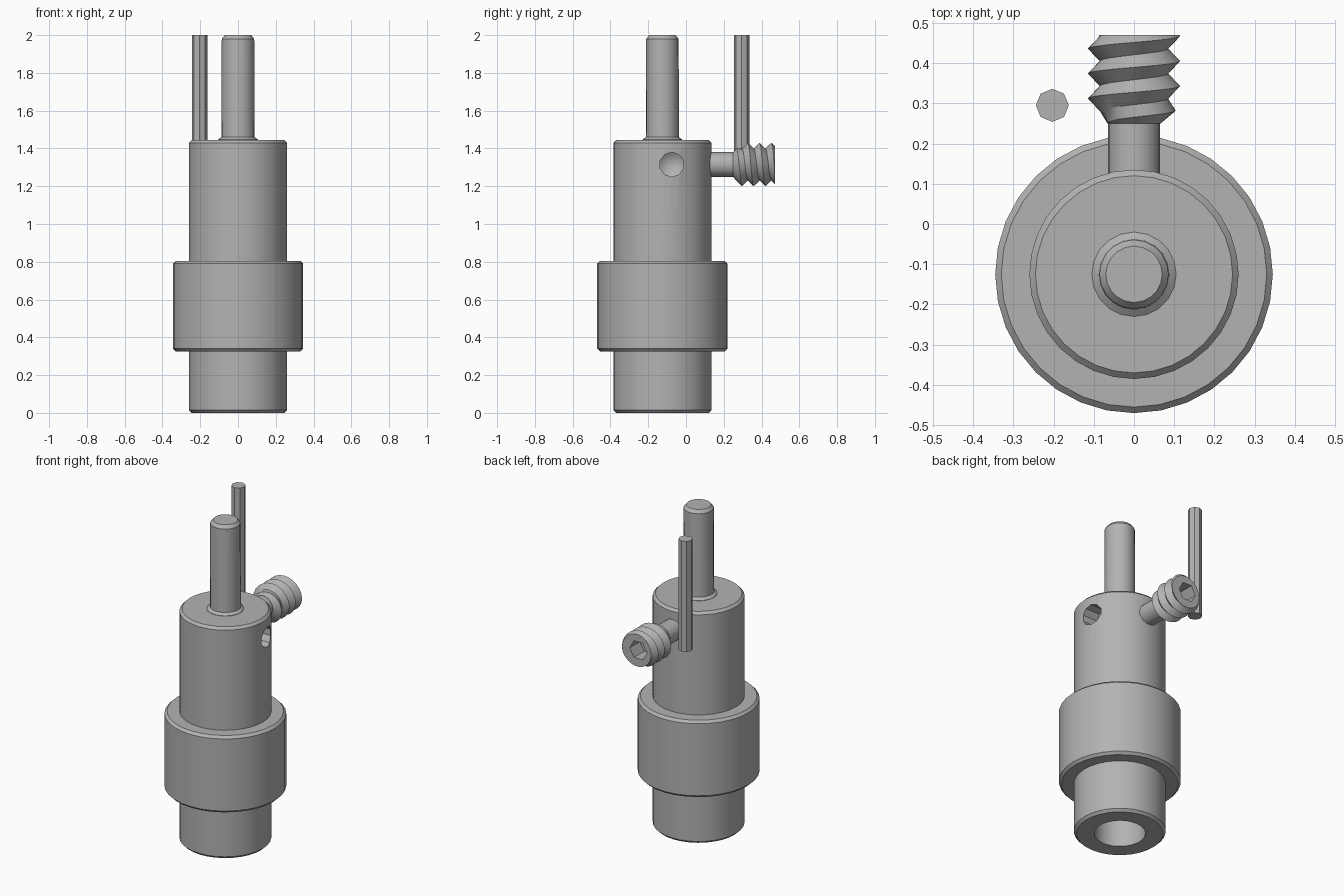
import bpy, bmesh, math
from mathutils import Matrix, Vector

if "Cube" in bpy.data.objects:
    bpy.data.objects.remove(bpy.data.objects["Cube"], do_unlink=True)

# Single plain metal colour
metal = bpy.data.materials.new("grey_metal")
metal.use_nodes = True
GREY = (0.45, 0.45, 0.45, 1)
metal.diffuse_color = GREY
metal.node_tree.nodes["Principled BSDF"].inputs["Base Color"].default_value = GREY

AXIS_Y = -0.125     # main axis of the holder
SCREW_Z = 1.315     # height of the cross screw and side hole


def finish(name, bm, matrix):
    bmesh.ops.remove_doubles(bm, verts=bm.verts, dist=1e-5)
    bmesh.ops.recalc_face_normals(bm, faces=bm.faces)
    bm.transform(matrix)
    mesh = bpy.data.meshes.new(name)
    bm.to_mesh(mesh)
    bm.free()
    mesh.materials.append(metal)
    obj = bpy.data.objects.new(name, mesh)
    bpy.context.collection.objects.link(obj)
    return obj


def lathe(name, profile, sides, matrix):
    """Revolve an (r, z) profile, starting and ending on the axis."""
    bm = bmesh.new()
    verts = [bm.verts.new((r, 0, z)) for r, z in profile]
    edges = [bm.edges.new(pair) for pair in zip(verts, verts[1:])]
    bmesh.ops.spin(bm, geom=verts + edges, cent=(0, 0, 0), axis=(0, 0, 1),
                   angle=math.tau, steps=sides, use_merge=True)
    return finish(name, bm, matrix)


def cut(obj, cutter):
    mod = obj.modifiers.new("cut", 'BOOLEAN')
    mod.operation, mod.solver, mod.object = 'DIFFERENCE', 'EXACT', cutter
    deps = bpy.context.evaluated_depsgraph_get()
    obj.data = bpy.data.meshes.new_from_object(obj.evaluated_get(deps))
    obj.modifiers.clear()
    bpy.data.objects.remove(cutter, do_unlink=True)


def smooth(obj, degrees):
    bpy.ops.object.select_all(action='DESELECT')
    obj.select_set(True)
    bpy.context.view_layer.objects.active = obj
    bpy.ops.object.shade_smooth_by_angle(angle=math.radians(degrees))


def rod(r, z0, z1, bevel=0.0):
    return [(0, z0), (r - bevel, z0), (r, z0 + bevel),
            (r, z1 - bevel), (r - bevel, z1), (0, z1)]


upright = Matrix.Translation((0, AXIS_Y, 0))
along_y = Matrix.Translation((0, 0, SCREW_Z)) @ Matrix.Rotation(-math.pi / 2, 4, 'X')

# Stepped holder body with collar and bottom bore
body = lathe("holder_body", [
    (0, 0.35), (0.145, 0.35), (0.145, 0), (0.245, 0), (0.26, 0.015),
    (0.26, 0.325), (0.33, 0.325), (0.345, 0.34), (0.345, 0.79), (0.33, 0.805),
    (0.26, 0.805), (0.26, 1.43), (0.245, 1.445), (0, 1.445)], 32, upright)

# Side hole with a conical drill bottom
drill = lathe("drill_cutter", [(0, 0.11), (0.065, 0.16), (0.065, 0.4), (0, 0.4)], 10,
              Matrix.Translation((0, -0.075, SCREW_Z)) @ Matrix.Rotation(math.pi / 2, 4, 'Y'))
cut(body, drill)

# Central pin with a small flared foot
pin = lathe("centre_pin", [(0, 1.42), (0.105, 1.42), (0.105, 1.447), (0.088, 1.46),
                           (0.086, 1.98), (0.07, 2), (0, 2)], 20, upright)

# Loose key rod beside the holder
key = lathe("key_rod", rod(0.041, 1.31, 2.0), 8, Matrix.Translation((-0.203, 0.295, 0)))

# Smooth tip of the cross screw
tip = lathe("screw_tip", rod(0.065, 0.11, 0.27), 20, along_y)

# Threaded screw head: helical ridges clipped between two flat ends
START, END, PITCH, COLS = 0.25, 0.47, 0.062, 24
bm = bmesh.new()
grid = []
for k in range(-4, 12):
    row = []
    for c in range(COLS + 1):
        a = math.tau * c / COLS
        raw = START + PITCH * (k / 2 + c / COLS)
        h = min(max(raw, START), END)
        phase = ((h - START) / PITCH - c / COLS) % 1
        r = 0.085 + 0.03 * (1 - abs(2 * phase - 1))
        r = min(r, 0.066 + 1.2 * (h - START))
        row.append(bm.verts.new((r * math.cos(a), r * math.sin(a), h)))
    grid.append(row)
for low, high in zip(grid, grid[1:]):
    for c in range(COLS):
        bm.faces.new((low[c], low[c + 1], high[c + 1], high[c]))
bmesh.ops.remove_doubles(bm, verts=bm.verts, dist=1e-5)
loose = [f for f in bm.faces if f.calc_area() < 1e-9]
bmesh.ops.delete(bm, geom=loose, context='FACES')
bmesh.ops.dissolve_degenerate(bm, dist=1e-5, edges=bm.edges)
wires = [e for e in bm.edges if not e.link_faces]
bmesh.ops.delete(bm, geom=wires, context='EDGES')
bmesh.ops.holes_fill(bm, edges=[e for e in bm.edges if e.is_boundary], sides=0)
thread = finish("screw_thread", bm, along_y)

# Hexagonal socket in the end of the screw
cut(thread, lathe("hex_cutter", rod(0.06, 0.37, 0.6), 6, along_y))

for part, angle in ((body, 30), (pin, 30), (key, 20), (tip, 30), (thread, 25)):
    smooth(part, angle)
